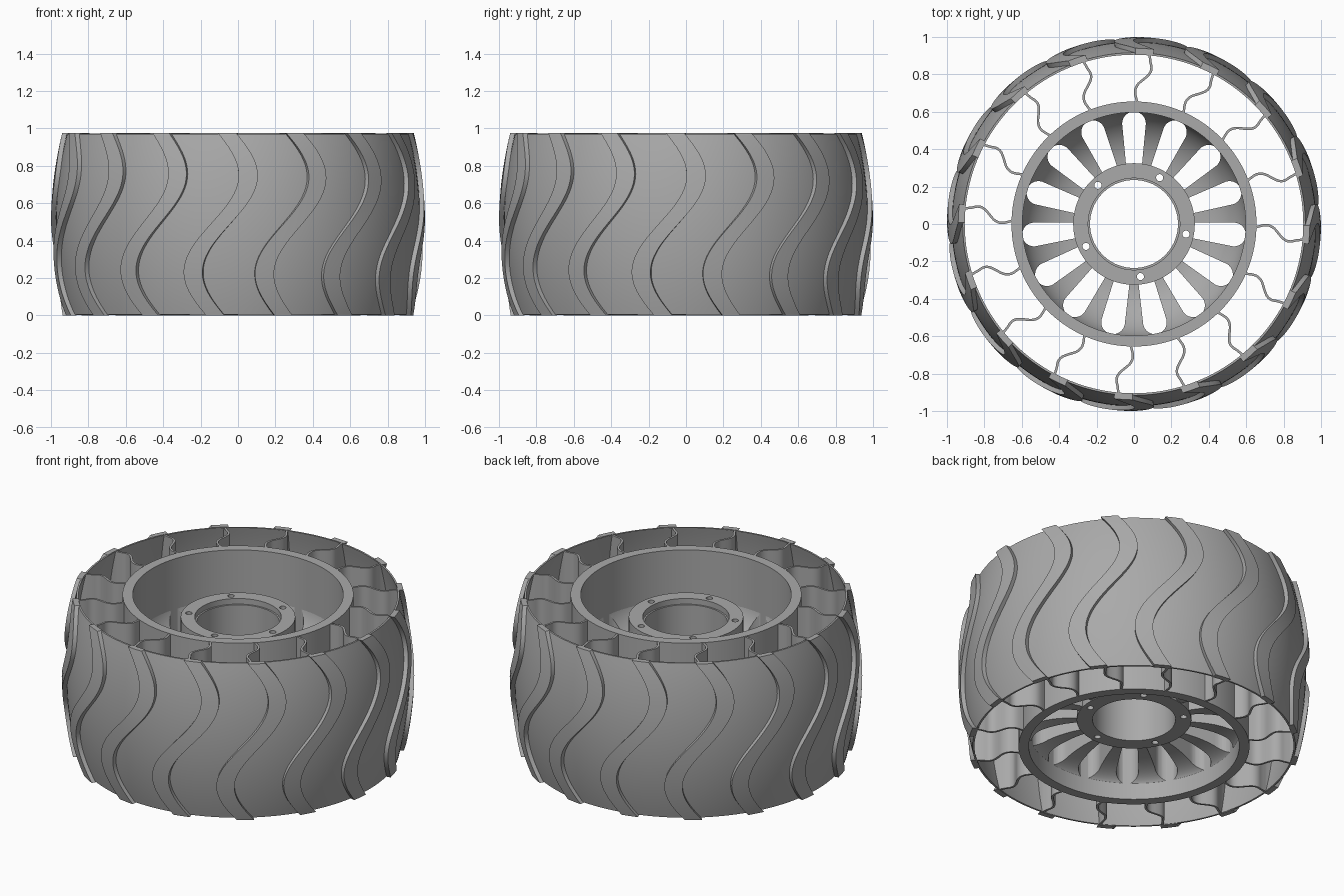
import bpy
import bmesh
from math import sin, cos, pi, radians

HEIGHT = 0.975
MID = HEIGHT / 2
TREADS = 16
PETALS = 15

if "Cube" in bpy.data.objects:
    bpy.data.objects.remove(bpy.data.objects["Cube"])

grey = bpy.data.materials.new("plain_grey")
grey.use_nodes = True
colour = (0.4, 0.4, 0.4, 1)
grey.diffuse_color = colour
grey.node_tree.nodes["Principled BSDF"].inputs["Base Color"].default_value = colour


def polar(r, a, z):
    return (r * cos(a), r * sin(a), z)


def loft(bm, rings, closed=False):
    """Join equal closed loops into a solid, capped unless it closes on itself."""
    loops = [[bm.verts.new(p) for p in ring] for ring in rings]
    n = len(loops[0])
    pairs = list(zip(loops, loops[1:]))
    if closed:
        pairs.append((loops[-1], loops[0]))
    else:
        bm.faces.new(loops[0][::-1])
        bm.faces.new(loops[-1])
    for low, high in pairs:
        for i in range(n):
            j = (i + 1) % n
            bm.faces.new((low[i], low[j], high[j], high[i]))


def finish(name, bm):
    bmesh.ops.recalc_face_normals(bm, faces=bm.faces)
    mesh = bpy.data.meshes.new(name)
    bm.to_mesh(mesh)
    bm.free()
    mesh.materials.append(grey)
    obj = bpy.data.objects.new(name, mesh)
    bpy.context.collection.objects.link(obj)
    return obj


def activate(obj):
    bpy.ops.object.select_all(action="DESELECT")
    obj.select_set(True)
    bpy.context.view_layer.objects.active = obj


def smooth(obj):
    activate(obj)
    bpy.ops.object.shade_smooth_by_angle(angle=radians(30))


def revolve(name, profile, segments=128):
    bm = bmesh.new()
    loft(bm, [[polar(r, 2 * pi * k / segments, z) for r, z in profile]
              for k in range(segments)], closed=True)
    return finish(name, bm)


def cut(obj, cutter):
    cutter.hide_render = True
    mod = obj.modifiers.new("cut", "BOOLEAN")
    mod.operation = "DIFFERENCE"
    mod.solver = "EXACT"
    mod.object = cutter
    activate(obj)
    bpy.ops.object.modifier_apply(modifier=mod.name)
    bpy.data.objects.remove(cutter)


def skin_radius(z):
    """Outer radius of the barrel-shaped skin."""
    return 0.915 + 0.06 * (1 - ((z - MID) / MID) ** 2)


def levels(count, low=0.0, high=HEIGHT):
    return [low + (high - low) * k / count for k in range(count + 1)]


# Thin barrel skin
zs = levels(24, 0.004, HEIGHT - 0.004)
skin = revolve("outer_skin", [(skin_radius(z), z) for z in zs]
               + [(skin_radius(z) - 0.011, z) for z in reversed(zs)])
smooth(skin)

# S-shaped treads
bm = bmesh.new()
for k in range(TREADS):
    base = -pi / 2 + 2 * pi * k / TREADS
    rings = []
    for z in levels(40):
        mid = base + radians(-5.5 + 8.7 * sin(2 * pi * (z - MID) / 1.05))
        half = radians(3)
        r = skin_radius(z)
        ring = [polar(r + 0.025, mid + half * t, z) for t in (-1, 0, 1)]
        ring += [polar(r - 0.008, mid + half * t, z) for t in (1, 0, -1)]
        rings.append(ring)
    loft(bm, rings)
smooth(finish("treads", bm))

# Wavy flexible spokes: radius and angle along the path
keys = [(0.65, -1.6), (0.69, -0.6), (0.72, -0.6), (0.75, -1.8), (0.78, -4.2),
        (0.81, -6), (0.84, -6.4), (0.87, -5.8), (0.908, -5.3)]


def wave(t):
    """Smooth point on the path, t running over the key points."""
    i = min(int(t), len(keys) - 2)
    f = t - i
    p = [keys[max(0, min(len(keys) - 1, i + d))] for d in (-1, 0, 1, 2)]
    return [0.5 * (2 * b + (c - a) * f + (2 * a - 5 * b + 4 * c - d) * f * f
                   + (3 * b - a - 3 * c + d) * f ** 3) for a, b, c, d in zip(*p)]


steps = 3 * (len(keys) - 1)
path = [wave(s / 3) for s in range(steps + 1)]
bm = bmesh.new()
for k in range(TREADS):
    base = 2 * pi * k / TREADS
    rings = []
    for z in levels(10, 0.002, HEIGHT - 0.002):
        pts = [polar(r, base + radians(a), z) for r, a in path]
        pts.append(polar(skin_radius(z) - 0.006, base + radians(path[-1][1]), z))
        left, right = [], []
        for i, (x, y, _) in enumerate(pts):
            a, b = pts[max(i - 1, 0)], pts[min(i + 1, len(pts) - 1)]
            dx, dy = b[0] - a[0], b[1] - a[1]
            s = 0.0065 / (dx * dx + dy * dy) ** 0.5
            left.append((x - dy * s, y + dx * s, z))
            right.append((x + dy * s, y - dx * s, z))
        rings.append(left + right[::-1])
    loft(bm, rings)
smooth(finish("flexible_spokes", bm))

# Inner rim ring
smooth(revolve("rim_ring", [(0.655, 0), (0.655, HEIGHT), (0.597, HEIGHT), (0.597, 0)]))

# Dished web with petal-shaped openings
turns = [pi / 2 * k / 12 for k in range(13)]
upper = [(0.315 + 0.29 * sin(t), 0.72 - 0.27 * cos(t)) for t in turns]
lower = [(0.315 + 0.29 * sin(t), 0.08 + 0.10 * cos(t)) for t in turns]
web = revolve("wheel_web", upper + lower[::-1], 120)
bm = bmesh.new()
for k in range(PETALS):
    base = pi / 2 + 2 * pi * k / PETALS
    shape = [(0.30, -0.041)]
    for s in range(17):
        a = -pi / 2 + pi * s / 16
        shape.append((0.537 + 0.0635 * cos(a), 0.0635 * sin(a)))
    shape.append((0.30, 0.041))
    loft(bm, [[(x * cos(base) - y * sin(base), x * sin(base) + y * cos(base), z)
               for x, y in shape] for z in (-0.1, 1.1)])
cut(web, finish("petal_cutter", bm))
smooth(web)

# Hub with stepped bore and five bolt holes
hub = revolve("hub", [(0.325, 0.175), (0.325, 0.835), (0.245, 0.835),
                      (0.245, 0.80), (0.235, 0.80), (0.235, 0.175)])
bm = bmesh.new()
for k in range(5):
    cx, cy, _ = polar(0.283, radians(61 + 72 * k), 0)
    loft(bm, [[(cx + 0.019 * cos(pi * s / 12), cy + 0.019 * sin(pi * s / 12), z)
               for s in range(24)] for z in (-0.1, 1.1)])
cut(hub, finish("bolt_hole_cutter", bm))
smooth(hub)
